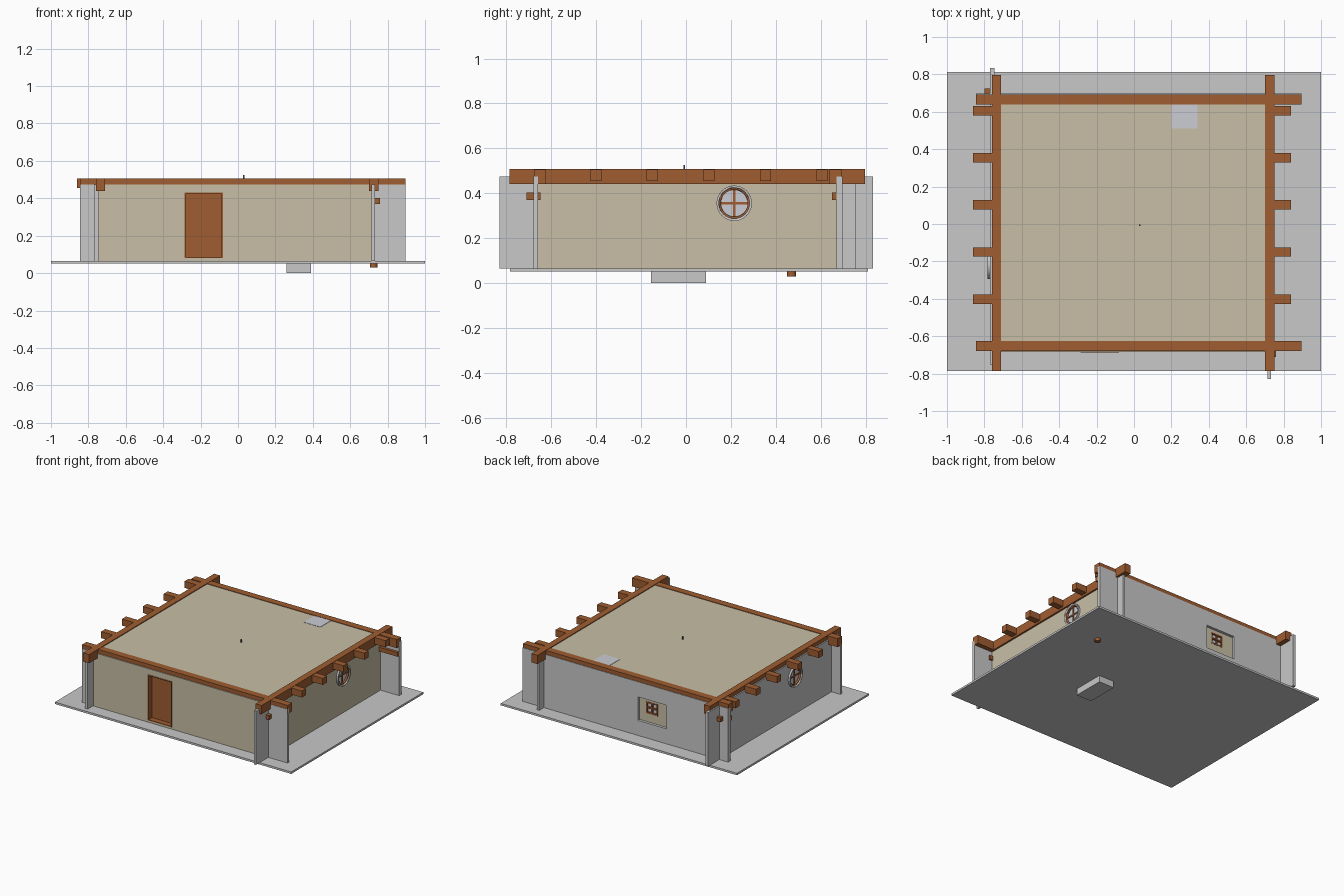
import bpy
import math

old = bpy.data.objects.get("Cube")
if old:
    bpy.data.objects.remove(old, do_unlink=True)


def material(name, rgb):
    m = bpy.data.materials.new(name)
    m.use_nodes = True
    m.diffuse_color = (*rgb, 1)
    m.node_tree.nodes["Principled BSDF"].inputs["Base Color"].default_value = (*rgb, 1)
    return m


GREY = material("light grey", (0.58, 0.58, 0.58))
BEIGE = material("beige plaster", (0.58, 0.52, 0.38))
BROWN = material("brown wood", (0.35, 0.11, 0.032))
GLASS = material("pale glass", (0.6, 0.61, 0.66))
DARK = material("dark metal", (0.1, 0.1, 0.1))


def box(name, x, y, z, mat):
    """Box from (min, max) pairs."""
    pairs = (x, y, z)
    bpy.ops.mesh.primitive_cube_add(size=1, location=[(a + b) / 2 for a, b in pairs])
    o = bpy.context.object
    o.scale = [b - a for a, b in pairs]
    bpy.ops.object.transform_apply(location=False, rotation=False, scale=True)
    o.name = name
    o.data.materials.append(mat)
    return o


def disc(name, centre, radius, depth, mat, axis="x"):
    rot = (0, math.pi / 2, 0) if axis == "x" else (0, 0, 0)
    bpy.ops.mesh.primitive_cylinder_add(vertices=32, radius=radius, depth=depth,
                                        location=centre, rotation=rot)
    o = bpy.context.object
    o.name = name
    o.data.materials.append(mat)
    bpy.ops.object.shade_smooth_by_angle()
    return o


def cut(target, cutter):
    mod = target.modifiers.new("opening", "BOOLEAN")
    mod.object = cutter
    mod.solver = "EXACT"
    cutter.hide_render = True
    cutter.hide_viewport = True
    cutter.display_type = "WIRE"


def ring(name, centre, outer, inner, depth, mat):
    o = disc(name, centre, outer, depth, mat)
    cut(o, disc(name + "_cutter", centre, inner, depth * 2, mat))


# Ground slab, box below it and drain peg
box("ground_slab", (-1, 1), (-0.785, 0.812), (0.05, 0.065), GREY)
box("base_block", (0.26, 0.39), (-0.155, 0.09), (0, 0.05), GREY)
disc("drain_peg", (0.725, 0.47, 0.04), 0.02, 0.022, BROWN, "z")

# Crossing wall panels with fins past the corners
wall_z = (0.065, 0.475)
front = box("front_wall", (-0.845, 0.895), (-0.68, -0.66), wall_z, GREY)
back = box("back_wall", (-0.845, 0.895), (0.67, 0.697), wall_z, GREY)
left = box("left_wall", (0.715, 0.733), (-0.83, 0.755), wall_z, GREY)
right = box("right_wall", (-0.77, -0.747), (-0.75, 0.833), wall_z, GREY)

# Plaster facing on the front and left walls
front_face = box("front_plaster", (-0.745, 0.715), (-0.685, -0.68), wall_z, BEIGE)
left_face = box("left_plaster", (0.733, 0.737), (-0.66, 0.67), wall_z, BEIGE)

# Recessed door with its frame
door_cut = box("door_cutter", (-0.285, -0.08), (-0.75, -0.6), (0.08, 0.43), BROWN)
cut(front, door_cut)
cut(front_face, door_cut)
box("door", (-0.285, -0.08), (-0.645, -0.63), (0.08, 0.43), BROWN)
jamb_y = (-0.687, -0.63)
for name, x in (("left", (-0.088, -0.08)), ("right", (-0.285, -0.277))):
    box("door_jamb_" + name, x, jamb_y, (0.08, 0.43), BROWN)
box("door_head", (-0.285, -0.08), jamb_y, (0.422, 0.43), BROWN)
box("door_sill", (-0.285, -0.08), jamb_y, (0.08, 0.086), BROWN)

# Round windows in the two side walls
for side, x, y, walls in (("left", 0.728, 0.215, (left, left_face)),
                          ("right", -0.762, -0.215, (right,))):
    c = (x, y, 0.355)
    hole = disc(side + "_window_cutter", c, 0.07, 0.2, GREY)
    for w in walls:
        cut(w, hole)
    ring(side + "_window_rim", c, 0.079, 0.068, 0.045, GREY)
    ring(side + "_window_frame", c, 0.069, 0.06, 0.03, BROWN)
    disc(side + "_window_glass", c, 0.067, 0.004, GLASS)
    bx = (x - 0.008, x + 0.008)
    box(side + "_window_post", bx, (y - 0.005, y + 0.005), (0.291, 0.419), BROWN)
    box(side + "_window_bar", bx, (y - 0.064, y + 0.064), (0.35, 0.36), BROWN)

# Back wall recess with a small square window
cut(back, box("recess_cutter", (-0.325, -0.08), (0.6, 0.75), (0.18, 0.36), GREY))
inner = box("recess_plaster", (-0.345, -0.06), (0.66, 0.677), (0.16, 0.38), BEIGE)
cut(inner, box("back_window_cutter", (-0.235, -0.135), (0.6, 0.75), (0.245, 0.335), GREY))
box("back_window_glass", (-0.235, -0.135), (0.662, 0.666), (0.245, 0.335), GLASS)
for x in (-0.23, -0.185, -0.14):
    box("back_window_post", (x - 0.005, x + 0.005), (0.66, 0.678), (0.245, 0.335), BROWN)
for z in (0.25, 0.29, 0.33):
    box("back_window_bar", (-0.235, -0.135), (0.66, 0.679), (z - 0.005, z + 0.005), BROWN)

# Roof with skylight and a thin mast
box("roof", (-0.715, 0.705), (-0.63, 0.645), (0.485, 0.501), BEIGE)
box("skylight", (0.2, 0.34), (0.51, 0.64), (0.495, 0.503), GLASS)
box("mast", (0.028, 0.036), (-0.012, -0.004), (0.5, 0.525), DARK)

# Top beams crossing at the corners
beam_z = (0.44, 0.505)
for name, y in (("front", (-0.678, -0.625)), ("back", (0.64, 0.693))):
    box(name + "_beam", (-0.845, 0.895), y, beam_z, BROWN)
for name, x in (("right", (-0.76, -0.71)), ("left", (0.70, 0.75))):
    box(name + "_beam", x, (-0.787, 0.797), (0.44, 0.507), BROWN)

# Rafter ends along both sides
for i in range(5):
    y = -0.402 + i * 0.252
    for name, x in (("right", (-0.86, -0.74)), ("left", (0.73, 0.84))):
        box("rafter_end_" + name, x, (y - 0.025, y + 0.025), (0.455, 0.505), BROWN)

# Corner pegs and short rails against the fins
peg_z = (0.37, 0.402)
box("front_peg", (0.733, 0.76), (-0.71, -0.68), peg_z, BROWN)
box("back_peg", (-0.8, -0.77), (0.697, 0.725), peg_z, BROWN)
box("front_rail", (0.737, 0.765), (-0.66, -0.648), peg_z, BROWN)
box("back_rail", (0.737, 0.895), (0.65, 0.67), peg_z, BROWN)
box("side_rail", (-0.845, -0.77), (0.65, 0.67), peg_z, BROWN)
